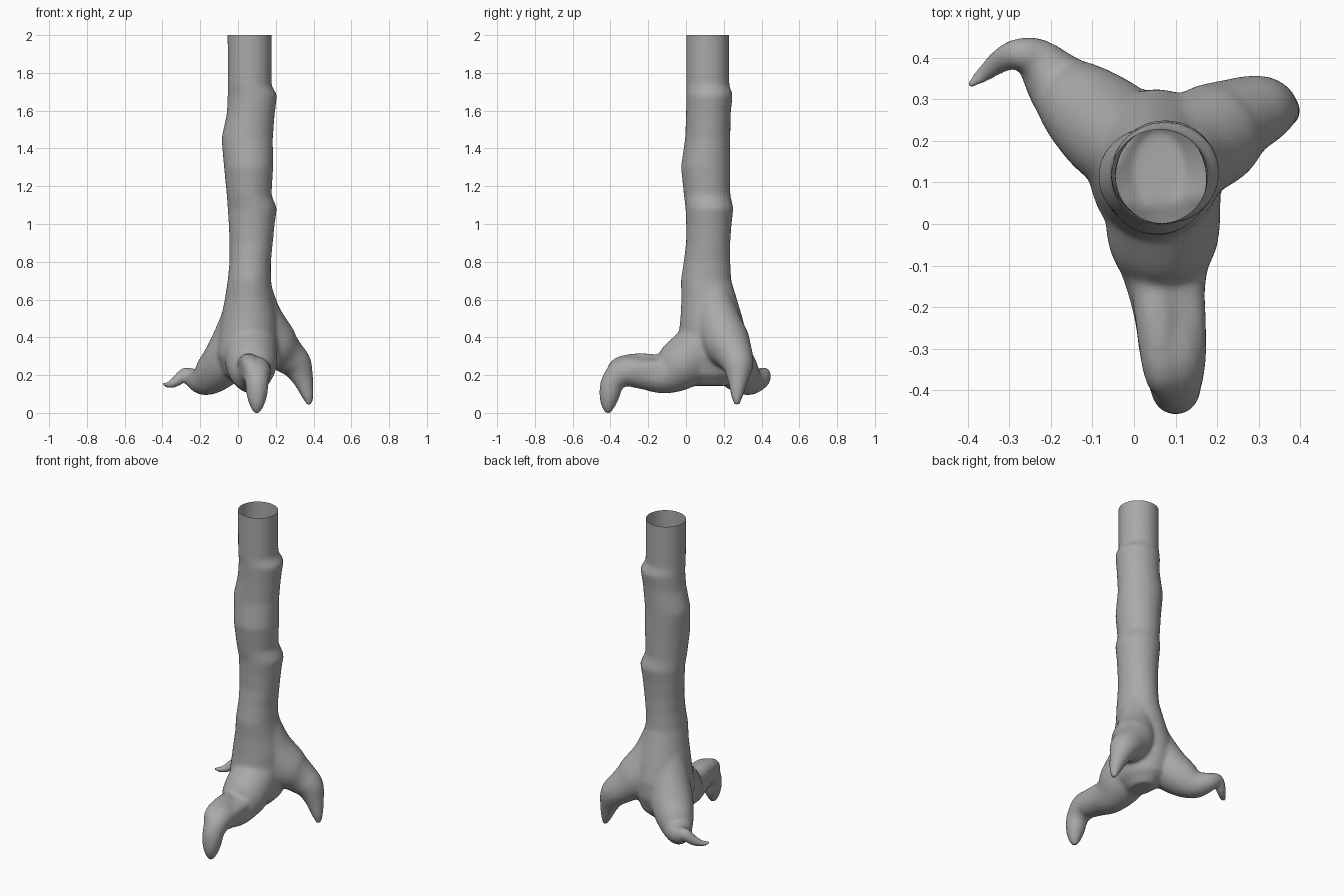
import bpy, bmesh, math
from mathutils import Vector

cube = bpy.data.objects.get("Cube")
if cube:
    bpy.data.objects.remove(cube, do_unlink=True)

SIDES = 24
STEPS = 5


def spline(points):
    """Catmull-Rom samples through tuples of any length."""
    pts = [Vector(p) for p in points]
    pts = [pts[0] * 2 - pts[1]] + pts + [pts[-1] * 2 - pts[-2]]
    out = []
    for a, b, c, d in zip(pts, pts[1:], pts[2:], pts[3:]):
        for i in range(STEPS):
            t = i / STEPS
            out.append((b * 2 + (c - a) * t + (a * 2 - b * 5 + c * 4 - d) * t ** 2
                        + (b * 3 - a - c * 3 + d) * t ** 3) / 2)
    return out + [pts[-2]]


def skin(bm, rings):
    """Closed solid through rings of coordinates."""
    rows = [[bm.verts.new(co) for co in ring] for ring in rings]
    for a, b in zip(rows, rows[1:]):
        for i in range(SIDES):
            j = (i + 1) % SIDES
            bm.faces.new((a[i], a[j], b[j], b[i]))
    bm.faces.new(rows[0][::-1])
    bm.faces.new(rows[-1])


def circle():
    return [(math.cos(math.tau * i / SIDES), math.sin(math.tau * i / SIDES))
            for i in range(SIDES)]


def add_trunk(bm, levels):
    """Level rings given as height, x range and y range."""
    rings = []
    for z, x0, x1, y0, y1 in levels:
        rings.append([((x0 + x1) / 2 + c * (x1 - x0) / 2,
                       (y0 + y1) / 2 + s * (y1 - y0) / 2, z) for c, s in circle()])
    skin(bm, rings)


def add_root(bm, points):
    """Tapering tube along x, y, z, radius."""
    samples = spline([Vector(p) for p in points])
    centres = [s.to_3d() for s in samples]
    u = Vector((1, 0.3, 0))
    rings = []
    for i, s in enumerate(samples):
        t = (centres[min(i + 1, len(centres) - 1)] - centres[max(i - 1, 0)]).normalized()
        u = (u - t * u.dot(t)).normalized()
        v = t.cross(u)
        r = max(s[3], 0.006)
        rings.append([centres[i] + (u * c + v * w) * r for c, w in circle()])
    skin(bm, rings)


bm = bmesh.new()

# Knobbly trunk, flaring at the foot
add_trunk(bm, [
    (0.14, 0.00, 0.12, 0.05, 0.22), (0.20, -0.07, 0.18, -0.04, 0.29),
    (0.30, -0.11, 0.215, -0.06, 0.325), (0.40, -0.105, 0.215, -0.04, 0.325),
    (0.50, -0.09, 0.21, -0.03, 0.30), (0.60, -0.07, 0.19, -0.025, 0.27),
    (0.70, -0.055, 0.175, -0.028, 0.24), (0.80, -0.045, 0.175, -0.012, 0.235),
    (0.90, -0.045, 0.185, 0.00, 0.235), (1.00, -0.05, 0.195, 0.00, 0.242),
    (1.08, -0.055, 0.207, -0.003, 0.252), (1.15, -0.06, 0.178, -0.012, 0.235),
    (1.30, -0.075, 0.187, -0.027, 0.235), (1.45, -0.088, 0.185, -0.005, 0.235),
    (1.58, -0.06, 0.195, 0.00, 0.237), (1.68, -0.055, 0.208, 0.00, 0.248),
    (1.73, -0.055, 0.178, 0.00, 0.23), (2.10, -0.056, 0.178, 0.00, 0.228)])

# Front root with a bent toe, and two ridges along its back
add_root(bm, [
    (0.07, 0.10, 0.36, 0.14), (0.07, -0.03, 0.25, 0.135), (0.075, -0.12, 0.20, 0.103),
    (0.085, -0.22, 0.205, 0.085), (0.095, -0.32, 0.215, 0.08),
    (0.10, -0.385, 0.165, 0.064), (0.10, -0.405, 0.09, 0.055),
    (0.10, -0.412, 0.03, 0.036), (0.10, -0.412, -0.01, 0.012)])
add_root(bm, [(0.045, 0.0, 0.31, 0.06), (0.045, -0.12, 0.255, 0.055),
              (0.058, -0.25, 0.26, 0.053), (0.068, -0.36, 0.245, 0.045),
              (0.08, -0.40, 0.18, 0.03)])
add_root(bm, [(0.12, 0.0, 0.29, 0.06), (0.12, -0.12, 0.235, 0.05),
              (0.13, -0.25, 0.23, 0.045), (0.13, -0.35, 0.22, 0.04),
              (0.12, -0.39, 0.17, 0.03)])

# Left root: high shoulder, then a steep pointed leg
add_root(bm, [
    (0.08, 0.13, 0.66, 0.095), (0.12, 0.165, 0.50, 0.115), (0.19, 0.215, 0.37, 0.125),
    (0.255, 0.255, 0.305, 0.10), (0.31, 0.275, 0.25, 0.083),
    (0.345, 0.275, 0.17, 0.055), (0.368, 0.27, 0.09, 0.033),
    (0.38, 0.27, 0.035, 0.014)])

# Right root: curls out to a thin tip
add_root(bm, [
    (0.05, 0.13, 0.65, 0.09), (0.01, 0.165, 0.47, 0.11), (-0.05, 0.22, 0.30, 0.125),
    (-0.12, 0.28, 0.215, 0.11), (-0.18, 0.335, 0.17, 0.082),
    (-0.235, 0.395, 0.18, 0.055), (-0.28, 0.41, 0.20, 0.038),
    (-0.325, 0.39, 0.165, 0.03), (-0.365, 0.357, 0.145, 0.02),
    (-0.402, 0.332, 0.152, 0.01)])

bmesh.ops.recalc_face_normals(bm, faces=bm.faces)
mesh = bpy.data.meshes.new("tree_trunk")
bm.to_mesh(mesh)
bm.free()
trunk = bpy.data.objects.new("tree_trunk", mesh)
bpy.context.collection.objects.link(trunk)

# Fuse trunk and roots into one skin and soften the joins
remesh = trunk.modifiers.new("fuse", 'REMESH')
remesh.mode = 'VOXEL'
remesh.voxel_size = 0.011
soften = trunk.modifiers.new("soften", 'SMOOTH')
soften.factor = 0.5
soften.iterations = 10
graph = bpy.context.evaluated_depsgraph_get()
fused = bpy.data.meshes.new_from_object(trunk.evaluated_get(graph))
trunk.modifiers.clear()
trunk.data = fused

# Stand on the floor and cut the hollow top open
bm = bmesh.new()
bm.from_mesh(fused)
low = min(v.co.z for v in bm.verts)
bmesh.ops.translate(bm, verts=bm.verts, vec=(0, 0, -low))
bmesh.ops.bisect_plane(bm, geom=bm.verts[:] + bm.edges[:] + bm.faces[:],
                       plane_co=(0, 0, 2), plane_no=(0, 0, 1), clear_outer=True)
bm.to_mesh(fused)
bm.free()

# Grey bark
bark = bpy.data.materials.new("grey_bark")
bark.use_nodes = True
grey = (0.4, 0.4, 0.4, 1)
bark.diffuse_color = grey
bark.node_tree.nodes["Principled BSDF"].inputs["Base Color"].default_value = grey
fused.materials.clear()
fused.materials.append(bark)
for p in fused.polygons:
    p.material_index = 0
    p.use_smooth = True
